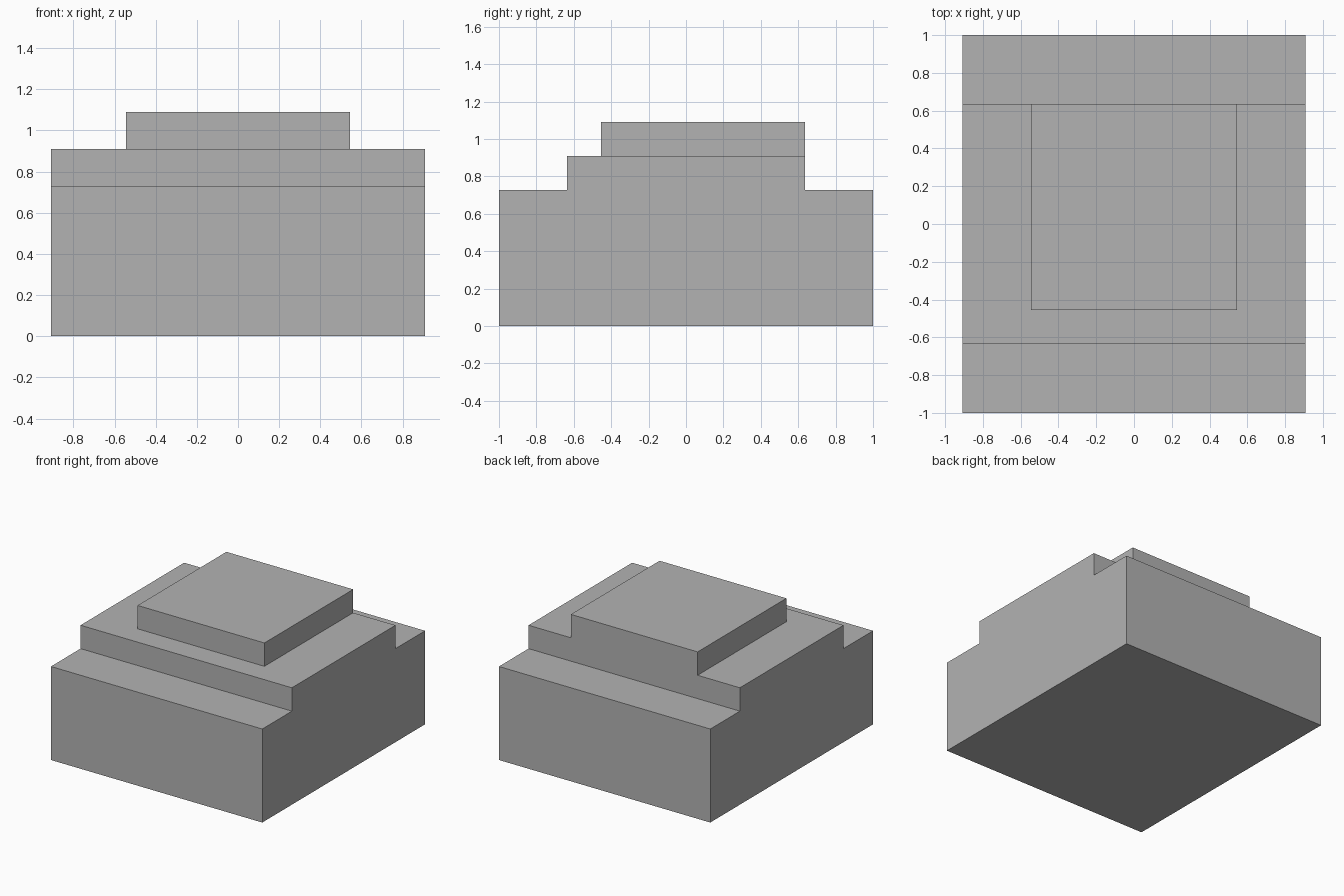
import bpy
import bmesh

# Remove the default cube
cube = bpy.data.objects.get("Cube")
if cube:
    bpy.data.objects.remove(cube, do_unlink=True)

U = 2 / 11  # module that every dimension is a multiple of

# Material
grey = bpy.data.materials.new("plain grey")
grey.use_nodes = True
colour = (0.45, 0.45, 0.45, 1)
grey.diffuse_color = colour
grey.node_tree.nodes["Principled BSDF"].inputs["Base Color"].default_value = colour


def extrude_profile(name, profile, half_width):
    """Extrude a side profile of (y, z) modules symmetrically along x."""
    bm = bmesh.new()
    face = bm.faces.new([bm.verts.new((-half_width * U, y * U, z * U)) for y, z in profile])
    moved = bmesh.ops.extrude_face_region(bm, geom=[face])["geom"]
    verts = [v for v in moved if isinstance(v, bmesh.types.BMVert)]
    bmesh.ops.translate(bm, verts=verts, vec=(2 * half_width * U, 0, 0))
    bmesh.ops.recalc_face_normals(bm, faces=bm.faces)
    mesh = bpy.data.meshes.new(name)
    bm.to_mesh(mesh)
    bm.free()
    mesh.materials.append(grey)
    obj = bpy.data.objects.new(name, mesh)
    bpy.context.collection.objects.link(obj)
    return obj


# Main body: wide base with a raised central step
half = [(5.5, 0), (5.5, 4), (3.5, 4), (3.5, 5)]
body = extrude_profile("stepped_body", half + [(-y, z) for y, z in reversed(half)], 5)

# Top block, flush with the back of the step and sunk in for a clean union
block = extrude_profile("top_block_helper", [(-2.5, 4.5), (3.5, 4.5), (3.5, 6), (-2.5, 6)], 3)
block.hide_render = True

# Fuse the block into the body
union = body.modifiers.new("fuse_top_block", 'BOOLEAN')
union.operation = 'UNION'
union.solver = 'EXACT'
union.object = block
bpy.context.view_layer.objects.active = body
bpy.ops.object.modifier_apply(modifier=union.name)
bpy.data.objects.remove(block, do_unlink=True)

# Merge the coplanar faces at the back
bm = bmesh.new()
bm.from_mesh(body.data)
bmesh.ops.dissolve_limit(bm, angle_limit=0.01, verts=bm.verts, edges=bm.edges)
bm.to_mesh(body.data)
bm.free()
